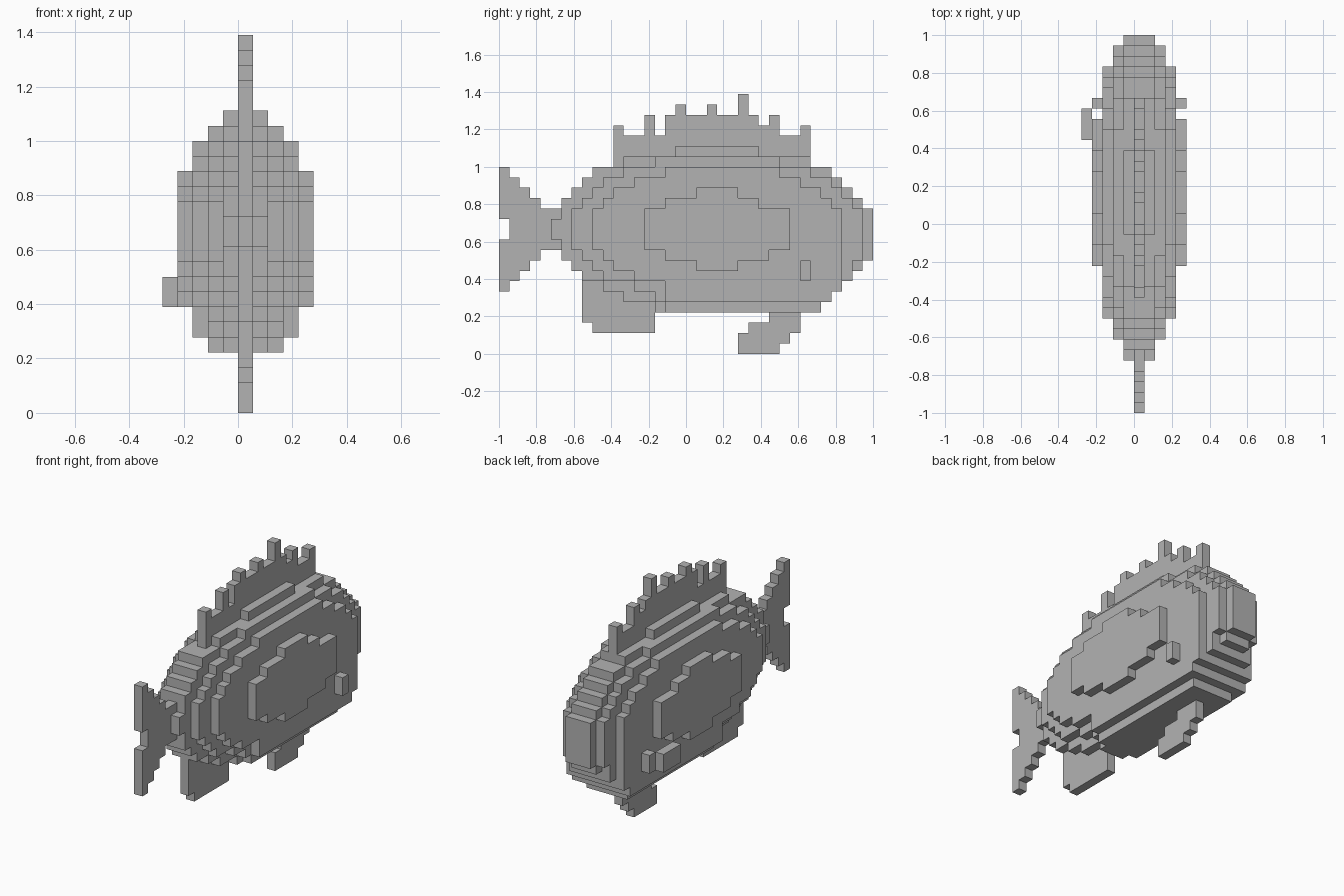
import bpy
import bmesh

default_cube = bpy.data.objects.get("Cube")
if default_cube:
    bpy.data.objects.remove(default_cube, do_unlink=True)

UNIT = 2 / 36       # one block
HALF_LENGTH = 18    # blocks from the middle to the nose

# Single material
grey = bpy.data.materials.new("plain_grey")
grey.use_nodes = True
grey.diffuse_color = (0.45, 0.45, 0.45, 1)
grey.node_tree.nodes["Principled BSDF"].inputs["Base Color"].default_value = grey.diffuse_color


def stepped_outline(start, runs):
    """Closed outline of a stepped shape; each run is (end, bottom, top)."""
    lower, upper = [], []
    for end, bottom, top in runs:
        lower += [(start, bottom), (end, bottom)]
        upper += [(start, top), (end, top)]
        start = end
    outline = []
    for point in lower + upper[::-1]:
        if not outline or point != outline[-1]:
            outline.append(point)
    # Drop points in the middle of straight edges
    corners = []
    for index, point in enumerate(outline):
        before = outline[index - 1]
        after = outline[(index + 1) % len(outline)]
        straight = any(before[axis] == point[axis] == after[axis] for axis in range(2))
        if not straight:
            corners.append(point)
    return corners


def plate(name, spans, start, runs):
    """Extrude a stepped outline sideways across every (left, right) span."""
    bm = bmesh.new()
    outline = stepped_outline(start, runs)
    for low, high in spans:
        verts = [bm.verts.new((low * UNIT, (along - HALF_LENGTH) * UNIT, height * UNIT))
                 for along, height in outline]
        face = bm.faces.new(verts)
        extruded = bmesh.ops.extrude_face_region(bm, geom=[face], use_keep_orig=True)
        moved = [item for item in extruded["geom"] if isinstance(item, bmesh.types.BMVert)]
        bmesh.ops.translate(bm, verts=moved, vec=((high - low) * UNIT, 0, 0))
    bmesh.ops.recalc_face_normals(bm, faces=bm.faces[:])
    mesh = bpy.data.meshes.new(name)
    bm.to_mesh(mesh)
    bm.free()
    mesh.materials.append(grey)
    obj = bpy.data.objects.new(name, mesh)
    bpy.context.collection.objects.link(obj)
    return obj


def both_sides(layer):
    """Matching one-block spans either side of the middle column."""
    return [(layer, layer + 1), (-layer, 1 - layer)]


middle = [(0, 1)]

# Body core, three blocks wide
plate("body_core", [(-1, 2)], 5, [
    (6, 11, 13), (7, 9, 15), (8, 8, 16), (9, 7, 17), (10, 7, 18), (12, 6, 18),
    (15, 5, 19), (17, 4, 19), (25, 4, 20), (30, 4, 19), (31, 4, 18), (32, 5, 18),
    (33, 6, 17), (34, 7, 16), (35, 8, 15), (36, 9, 14)])

# Side layers, shrinking outwards
plate("inner_flanks", both_sides(2), 7, [
    (8, 10, 14), (9, 9, 15), (10, 8, 16), (12, 7, 17), (13, 7, 18), (15, 6, 18),
    (16, 5, 19), (27, 4, 19), (30, 4, 18), (31, 4, 17), (32, 5, 17),
    (33, 6, 16), (34, 7, 15), (35, 9, 14)])
plate("outer_flanks", both_sides(3), 9, [
    (10, 10, 14), (11, 9, 15), (13, 8, 16), (16, 7, 17), (27, 5, 18),
    (29, 5, 17), (31, 5, 16), (32, 5, 15), (33, 6, 14)])
plate("side_bulges", both_sides(4), 14, [
    (16, 10, 14), (19, 9, 15), (23, 8, 16), (25, 9, 15), (26, 9, 14), (28, 10, 14)])

# Side fins: a root on each side, a blade on one side only
plate("side_fin_roots", both_sides(4), 29, [(30, 7, 9)])
plate("side_fin_blade", [(-5, -4)], 26, [(29, 7, 9)])

# Tail with two lobes
plate("tail_web", middle, 1, [
    (2, 7, 17), (3, 8, 16), (4, 9, 15), (6, 10, 14)])
plate("tail_upper_lobe", middle, 0, [(1, 13, 18)])
plate("tail_lower_lobe", middle, 0, [(1, 6, 11)])

# Spiny back fin: (end, top) steps above a hidden base
base = 17
spines = [(12, 22), (14, 21), (15, 23), (16, 21), (17, 23), (18, 24), (20, 23),
          (21, 24), (23, 23), (24, 25), (25, 23), (26, 22), (27, 23), (29, 21), (30, 22)]
plate("back_fin", middle, 11, [(end, base, top) for end, top in spines])

# Underside fins
plate("rear_belly_fin", middle, 8, [(9, 3, 8), (12, 2, 7), (15, 2, 6)])
plate("front_belly_fin", middle, 23, [
    (24, 0, 2), (26, 0, 3), (27, 0, 5), (28, 1, 5), (29, 2, 5)])
